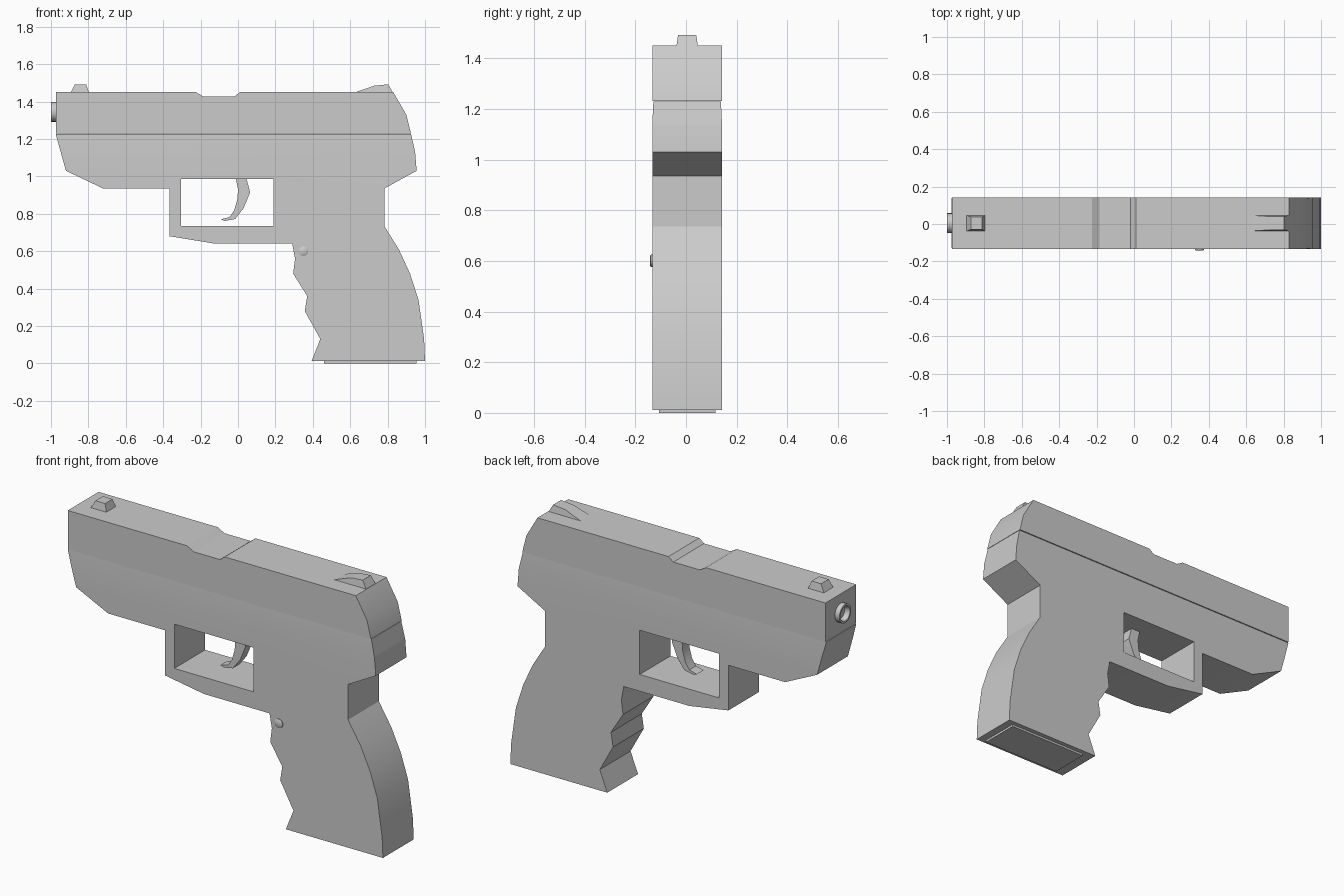
import bpy, bmesh
from mathutils import Matrix

if "Cube" in bpy.data.objects:
    bpy.data.objects.remove(bpy.data.objects["Cube"])

YC = 0.0045          # centre plane of the body
HALF = 0.1375        # half thickness of the body


def finish(bm, name, smooth=None):
    bmesh.ops.recalc_face_normals(bm, faces=bm.faces)
    me = bpy.data.meshes.new(name)
    bm.to_mesh(me)
    bm.free()
    ob = bpy.data.objects.new(name, me)
    bpy.context.collection.objects.link(ob)
    if smooth:
        shade(ob, smooth)
    return ob


def shade(ob, angle):
    bpy.ops.object.select_all(action='DESELECT')
    ob.select_set(True)
    bpy.context.view_layer.objects.active = ob
    bpy.ops.object.shade_smooth_by_angle(angle=angle)


def profile(name, pts, half, smooth=None, taper=None):
    """Side outline in x/z, extruded along y; taper=(z, factor) narrows verts above z."""
    bm = bmesh.new()
    f = bm.faces.new([bm.verts.new((x, YC - half, z)) for x, z in pts])
    ext = bmesh.ops.extrude_face_region(bm, geom=[f])
    vs = [v for v in ext['geom'] if isinstance(v, bmesh.types.BMVert)]
    bmesh.ops.translate(bm, verts=vs, vec=(0, 2 * half, 0))
    if taper:
        for v in bm.verts:
            if v.co.z > taper[0]:
                v.co.y = YC + (v.co.y - YC) * taper[1]
    return finish(bm, name, smooth)


# Slide with a shallow ejection notch
profile("slide", [(-0.972, 1.23), (-0.972, 1.45), (-0.225, 1.45), (-0.185, 1.427),
                  (-0.02, 1.427), (0.01, 1.45), (0.83, 1.45), (0.90, 1.33),
                  (0.925, 1.23)], HALF, 0.35)

# Frame, trigger guard and finger-grooved grip
frame = profile("frame_and_grip", [
    (-0.975, 1.228), (-0.92, 1.03), (-0.72, 0.935), (-0.365, 0.935), (-0.365, 0.68),
    (-0.12, 0.64), (0.29, 0.64), (0.305, 0.56), (0.295, 0.48), (0.37, 0.36),
    (0.357, 0.28), (0.44, 0.13), (0.393, 0.012), (1.0, 0.012), (0.995, 0.13),
    (0.965, 0.34), (0.92, 0.48), (0.86, 0.61), (0.782, 0.735), (0.782, 0.935),
    (0.955, 1.03), (0.947, 1.13), (0.925, 1.228)], HALF)

# Trigger guard opening
cutter = profile("guard_cutter", [(-0.305, 0.735), (0.19, 0.735),
                                  (0.19, 0.985), (-0.305, 0.985)], 0.3)
cutter.hide_render = True
mod = frame.modifiers.new("guard", 'BOOLEAN')
mod.operation, mod.solver, mod.object = 'DIFFERENCE', 'EXACT', cutter
bpy.context.view_layer.objects.active = frame
bpy.ops.object.modifier_apply(modifier=mod.name)
bpy.data.objects.remove(cutter)

# Slight inward slope along the top band of the frame
bm = bmesh.new()
bm.from_mesh(frame.data)
bmesh.ops.bisect_plane(bm, geom=bm.verts[:] + bm.edges[:] + bm.faces[:],
                       plane_co=(0, 0, 1.14), plane_no=(0, 0, 1))
for v in bm.verts:
    if v.co.z > 1.2:
        v.co.y = YC + (v.co.y - YC) * 0.97
bm.to_mesh(frame.data)
bm.free()
shade(frame, 0.45)

# Trigger
profile("trigger", [(-0.012, 0.99), (0.0, 0.93), (-0.003, 0.88), (-0.02, 0.82),
                    (-0.045, 0.783), (-0.092, 0.77), (-0.07, 0.762), (-0.015, 0.772),
                    (0.03, 0.83), (0.065, 0.915), (0.045, 0.99)], 0.03, 0.5)

# Sights
profile("front_sight", [(-0.895, 1.449), (-0.872, 1.492), (-0.812, 1.492),
                        (-0.797, 1.449)], 0.042, taper=(1.47, 0.8))
profile("rear_sight", [(0.625, 1.449), (0.728, 1.485), (0.803, 1.492),
                       (0.828, 1.449)], 0.042, taper=(1.47, 0.85))

# Magazine base plate
bm = bmesh.new()
bmesh.ops.create_cube(bm, size=1, matrix=Matrix.Translation((0.708, YC, 0.01))
                      @ Matrix.Diagonal((0.495, 0.224, 0.02, 1)))
finish(bm, "magazine_base")


def lathe(name, rings, centre, axis_rot, seg=24):
    """Revolve (radius, height) rings around an axis; the ends are capped."""
    bm = bmesh.new()
    loops = []
    for r, h in rings:
        c = bmesh.ops.create_circle(bm, segments=seg, radius=r,
                                    matrix=Matrix.Translation((0, 0, h)))
        loops.append(c['verts'])
    for a, b in zip(loops, loops[1:]):
        for i in range(seg):
            j = (i + 1) % seg
            bm.faces.new((a[i], a[j], b[j], b[i]))
    bm.faces.new(loops[0])
    bm.faces.new(loops[-1])
    bmesh.ops.transform(bm, verts=bm.verts, matrix=Matrix.Translation(centre) @ axis_rot)
    return finish(bm, name, 0.6)


# Barrel muzzle with a recessed bore
lathe("muzzle", [(0.053, -0.02), (0.053, 0.028), (0.042, 0.028), (0.032, -0.01)],
      (-0.972, YC, 1.345), Matrix.Rotation(-1.570796, 4, 'Y'))

# Magazine release button
lathe("release_button", [(0.025, -0.01), (0.025, 0.005), (0.019, 0.009)],
      (0.35, YC - HALF, 0.60), Matrix.Rotation(1.570796, 4, 'X'))
